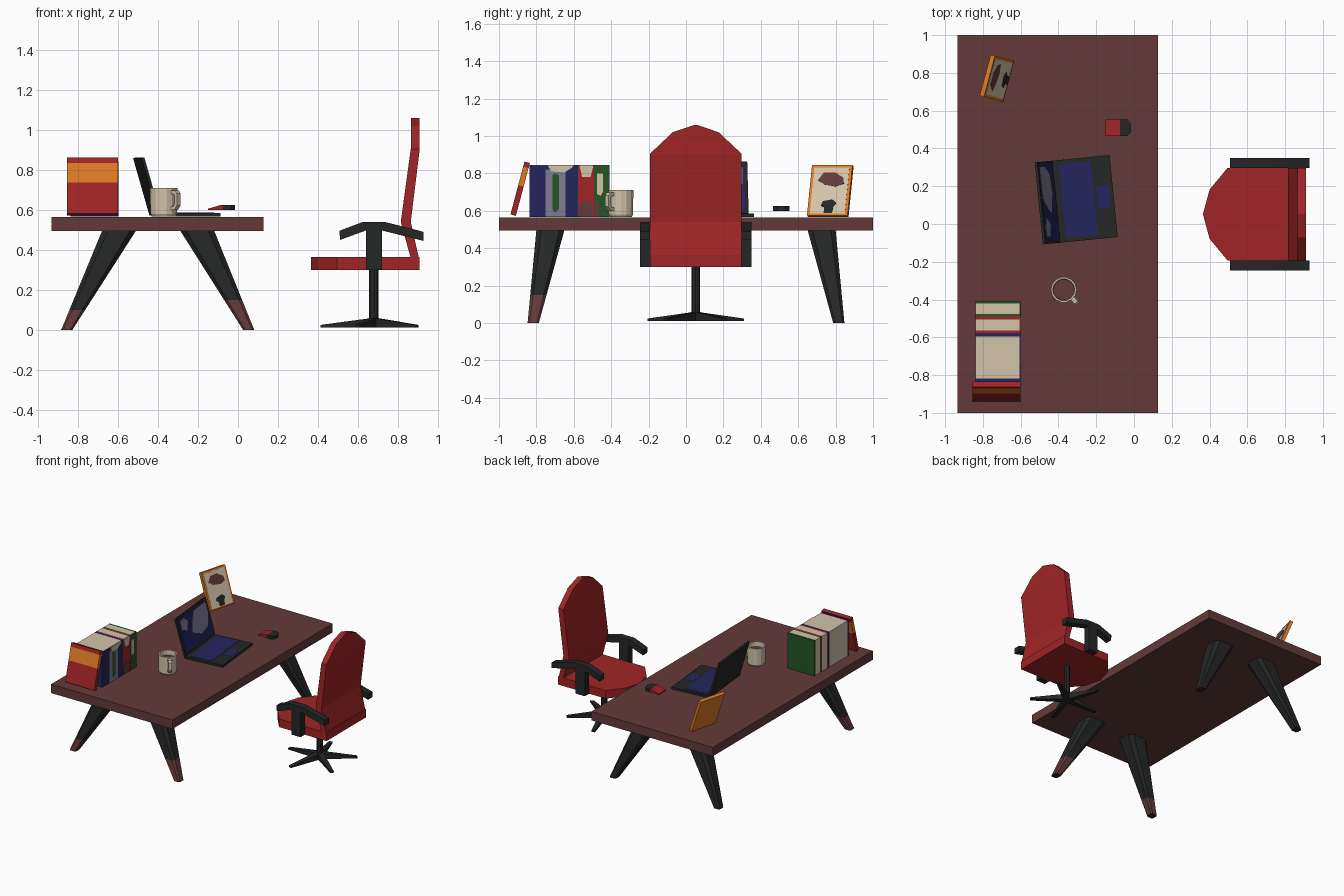
import bpy, bmesh, math
from mathutils import Matrix, Vector as V

if "Cube" in bpy.data.objects:
    bpy.data.objects.remove(bpy.data.objects["Cube"])

def material(name, r, g, b):
    m = bpy.data.materials.new(name)
    m.diffuse_color = (r, g, b, 1)
    m.use_nodes = True
    m.node_tree.nodes["Principled BSDF"].inputs["Base Color"].default_value = m.diffuse_color
    return m

BROWN = material("dark wood", .127, .042, .042)
RED = material("red", .352, .018, .019)
BLACK = material("charcoal", .018, .019, .019)
CREAM = material("cream", .645, .552, .402)
ORANGE = material("orange", .73, .188, .018)
NAVY = material("navy", .018, .018, .114)
GREEN = material("green", .018, .089, .018)
MAUVE = material("grey mauve", .22, .20, .30)

def loft(name, rings, mats, closed=False, seg_mat=None):
    """Skin a list of equal point rings; capped unless closed into a loop."""
    bm = bmesh.new()
    vs = [[bm.verts.new(p) for p in r] for r in rings]
    n, k = len(rings[0]), len(rings)
    for i in range(k if closed else k - 1):
        a, b = vs[i], vs[(i + 1) % k]
        for j in range(n):
            f = bm.faces.new((a[j], a[(j + 1) % n], b[(j + 1) % n], b[j]))
            f.material_index = seg_mat[i] if seg_mat else 0
    if not closed:
        bm.faces.new(vs[0])
        bm.faces.new(vs[-1]).material_index = seg_mat[-1] if seg_mat else 0
    bmesh.ops.recalc_face_normals(bm, faces=bm.faces)
    me = bpy.data.meshes.new(name)
    bm.to_mesh(me)
    bm.free()
    for m in mats:
        me.materials.append(m)
    ob = bpy.data.objects.new(name, me)
    bpy.context.collection.objects.link(ob)
    return ob

def frame(origin, u, v):
    """Local axes u, v and their cross product as a matrix."""
    u, v = V(u).normalized(), V(v).normalized()
    m = Matrix((u, v, u.cross(v))).transposed().to_4x4()
    m.translation = origin
    return m

I = Matrix.Identity(4)
SIDE = frame((0, 0, 0), (1, 0, 0), (0, 0, 1))     # u=x, v=z, w=-y
FACE = frame((0, 0, 0), (0, 1, 0), (0, 0, 1))     # u=y, v=z, w=x

def prism(name, pts, w0, w1, mat, M=I):
    return loft(name, [[M @ V((u, v, w)) for u, v in pts] for w in (w0, w1)], [mat])

def rect(u0, u1, v0, v1):
    return [(u0, v0), (u1, v0), (u1, v1), (u0, v1)]

# Desk
prism("desk_top", rect(-.935, .127, -1, 1), .495, .565, BROWN)

def leg_ring(cx, cy, hx, hy, z):
    c = .35
    p = [(1, -1 + c), (1, 1 - c), (1 - c, 1), (c - 1, 1), (-1, 1 - c), (-1, c - 1), (c - 1, -1), (1 - c, -1)]
    return [V((cx + a * hx, cy + b * hy, z)) for a, b in p]

for xt, xb, tip, side in ((-.595, -.857, .10, "left"), (-.205, .053, .15, "right")):
    for s, end in ((-1, "front"), (1, "back")):
        bot = leg_ring(xb, s * .817, .028, .03, 0)
        top = leg_ring(xt, s * .725, .085, .075, .497)
        mid = [a.lerp(b, tip / .497) for a, b in zip(bot, top)]
        loft(f"{end}_{side}_leg", [bot, mid, top], [BLACK, BROWN], seg_mat=[1 if s < 0 else 0, 0])
        if s < 0:   # dipped foot underside
            prism(f"{side}_foot_pad", [(p.x, p.y) for p in bot], 0, .003, BROWN)

# Chair
CY = .052
half = [(.365, 0), (.40, .13), (.495, .245), (.91, .245)]
prism("seat", [(x, CY + y) for x, y in half] + [(x, CY - y) for x, y in half[:0:-1]], .30, .365, RED)
rows = [(.87, .91, .34, .245), (.815, .865, .54, .245), (.865, .91, .905, .245),
        (.865, .91, 1.02, .123), (.865, .91, 1.06, .004)]
loft("backrest", [[V((f, CY - h, z)), V((b, CY - h, z)), V((b, CY + h, z)), V((f, CY + h, z))]
                  for f, b, z, h in rows], [RED])
arm = [(.507, .495), (.625, .54), (.735, .54), (.93, .49), (.93, .445), (.72, .497), (.64, .497), (.512, .45)]
for s, side in ((-1, "front"), (1, "back")):
    a, b = -(CY + s * .245), -(CY + s * .298)
    prism(f"{side}_armrest", arm, a, b, BLACK, SIDE)
    prism(f"{side}_armrest_post", rect(.64, .72, .30, .51), a, b, BLACK, SIDE)

def circle(cx, cy, r, n):
    return [(cx + r * math.cos(i * math.tau / n), cy + r * math.sin(i * math.tau / n)) for i in range(n)]

prism("chair_column", circle(.68, CY, .023, 8), .02, .31, BLACK)
for i in range(5):
    M = Matrix.Translation((.68, CY, 0)) @ Matrix.Rotation(math.pi + i * math.tau / 5, 4, 'Z')
    loft(f"chair_base_spoke_{i + 1}", [[M @ V((r, y, z)) for y, z in rect(-w, w, .012, h)]
                                      for r, w, h in ((0, .022, .06), (.268, .013, .024))], [BLACK])

# Laptop
L = Matrix.Translation((-.26, .133, .565)) @ Matrix.Rotation(math.radians(5.6), 4, 'Z')
prism("laptop_base", rect(-.153, .153, -.218, .218), .003, .020, BLACK, L)
prism("laptop_keyboard", rect(-.12, .05, -.195, .195), .019, .022, NAVY, L)
prism("laptop_touchpad", rect(.065, .135, -.06, .06), .019, .021, NAVY, L)
S = L @ frame((-.150, 0, .012), (0, 1, 0), (-.08, 0, .28))
prism("laptop_lid", rect(-.218, .218, 0, .297), -.014, 0, BLACK, S)
prism("laptop_screen", rect(-.2, .2, .025, .28), -.002, .002, NAVY, S)
prism("screen_picture_large", [(-.06, .13), (.05, .08), (.15, .10), (.19, .18), (.19, .27), (.02, .27), (-.03, .2)],
      0, .004, MAUVE, S)
prism("screen_picture_small", [(-.18, .2), (-.12, .17), (-.08, .23), (-.13, .27), (-.18, .26)], 0, .004, MAUVE, S)

# Mouse
prism("mouse_buttons", [(-.15, .599), (-.15, .606), (-.085, .625), (-.075, .625), (-.075, .599)],
      -.465, -.553, RED, SIDE)
prism("mouse_body", [(-.075, .465), (-.035, .465), (-.016, .487), (-.016, .531), (-.035, .553), (-.075, .553)],
      .599, .625, BLACK)

# Mug
MX, MY = -.372, -.348
loft("mug", [[V((x, y, z)) for x, y in circle(MX, MY, r, 14)] for r, z in
             ((.06, .568), (.067, .58), (.068, .71), (.058, .71), (.055, .66))], [CREAM])
prism("mug_coffee", circle(MX, MY, .056, 14), .655, .672, BROWN)
H = frame((MX, MY, 0), (1, -1, 0), (0, 0, 1))
outer = [(.06, .60), (.088, .60), (.106, .622), (.106, .682), (.094, .698), (.06, .698)]
inner = [(.06, .618), (.08, .618), (.089, .63), (.089, .672), (.08, .68), (.06, .68)]
prism("mug_handle", outer + inner[::-1], -.013, .013, CREAM, H)

# Picture frame, leaning back
F = frame((-.665, .755, .576), (.259, .966, 0), (-.101, .027, .27))
prism("picture_frame", rect(-.112, .112, 0, .288), -.025, 0, ORANGE, F)
prism("picture", rect(-.097, .097, .01, .273), -.002, .002, CREAM, F)
prism("picture_brown_shape", [(-.07, .20), (-.03, .175), (.03, .165), (.075, .18), (.07, .215), (.02, .245),
                              (-.04, .245)], 0, .004, BROWN, F)
prism("picture_dark_shape", [(-.02, .012), (.025, .012), (.03, .05), (.045, .07), (.02, .09), (-.03, .08),
                             (-.04, .055), (-.02, .045)], 0, .004, BLACK, F)

# Upright books: pages, two covers, spine
def book(name, y0, y1, mat, t=.014):
    z0, z1, x0, x1 = .566, .845, -.838, -.602
    prism(name + "_pages", rect(x0, x1 - .003, y0 + t, y1 - t), z0, z1, CREAM)
    prism(name + "_front_cover", rect(x0, x1, y0, y0 + t), z0, z1, mat)
    prism(name + "_back_cover", rect(x0, x1, y1 - t, y1), z0, z1, mat)
    prism(name + "_spine", rect(y0, y1, z0, z1 - .002), x1 - .006, x1, mat, FACE)

book("navy_book", -.837, -.578, NAVY, .018)
book("red_book", -.578, -.491, RED)
book("green_book", -.491, -.408, GREEN)
labels = [("grey_spine_panel", rect(-.75, -.645, .568, .82), MAUVE, 0),
          ("green_spine_stripe", [(-.715, .61), (-.7, .59), (-.68, .61), (-.68, .79), (-.7, .8), (-.715, .79)], GREEN, 1),
          ("navy_book_cream_cap", [(-.74, .843), (-.72, .81), (-.65, .805), (-.61, .83), (-.6, .843)], CREAM, 1),
          ("red_book_cream_cap", [(-.57, .843), (-.555, .78), (-.51, .78), (-.495, .843)], CREAM, 0),
          ("red_book_brown_foot", [(-.575, .568), (-.5, .568), (-.495, .63), (-.53, .66), (-.575, .63)], BROWN, 0),
          ("green_book_label", [(-.475, .69), (-.455, .68), (-.445, .7), (-.445, .80), (-.475, .80)], CREAM, 0),
          ("green_book_brown_foot", rect(-.488, -.465, .568, .65), BROWN, 0)]
for name, pts, mat, level in labels:
    prism(name, pts, -.604, -.599 + .001 * level, mat, FACE)

# Leaning book in three colour bands
B = frame((-.728, -.924, .577), (1, 0, 0), (0, .075, .283))
for name, v0, v1, mat in (("lower", 0, .162, RED), ("middle", .162, .264, ORANGE), ("upper", .264, .292, RED)):
    prism(f"leaning_book_{name}_band", rect(-.127, .127, v0, v1), -.015, .015, mat, B)
